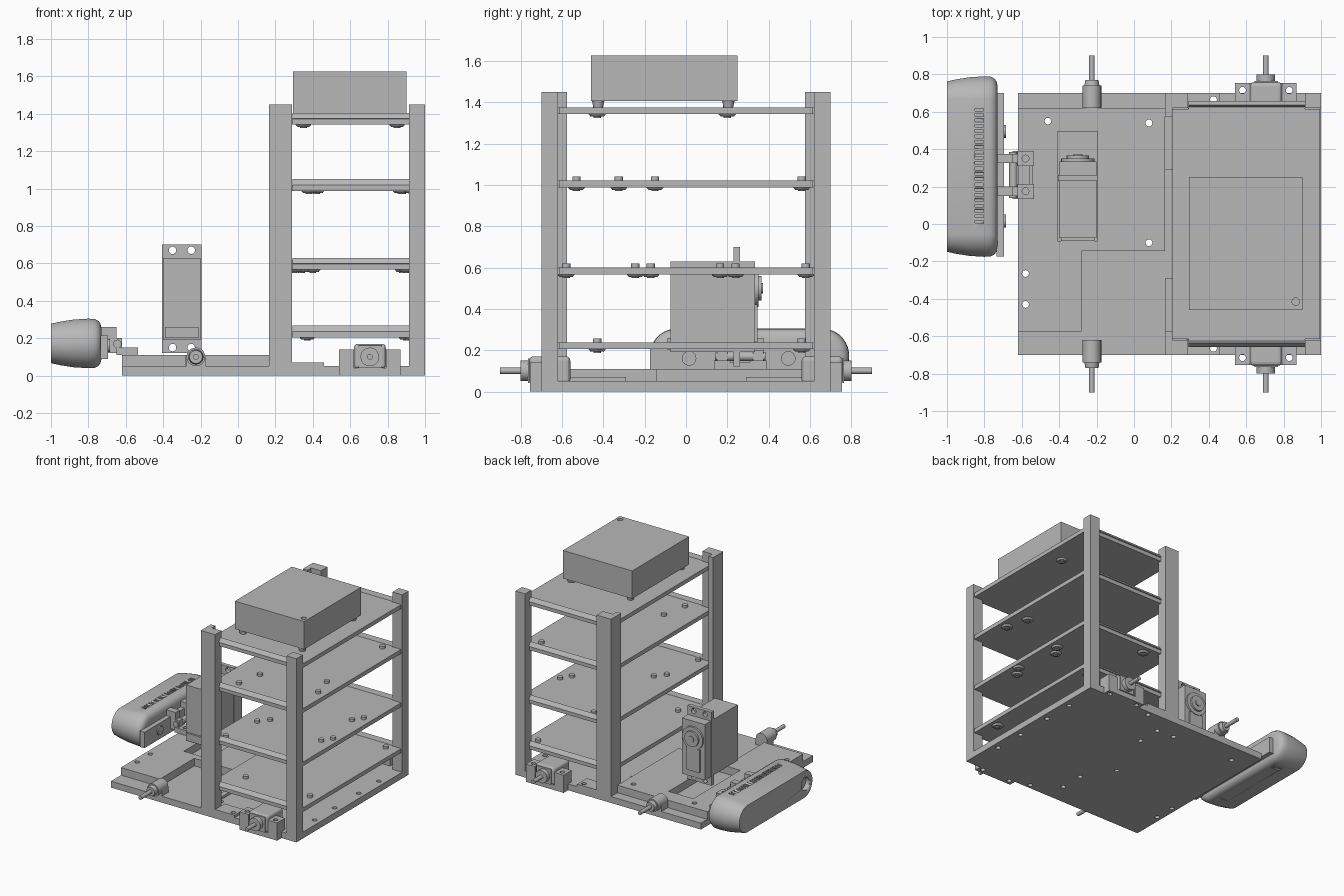
import bpy, bmesh, math
from mathutils import Vector, Matrix

if "Cube" in bpy.data.objects:
    bpy.data.objects.remove(bpy.data.objects["Cube"], do_unlink=True)

grey = bpy.data.materials.new("plain_grey")
grey.use_nodes = True
tone = (0.48, 0.48, 0.48, 1)
grey.diffuse_color = tone
grey.node_tree.nodes["Principled BSDF"].inputs["Base Color"].default_value = tone


def add_box(bm, x0, x1, y0, y1, z0, z1):
    size = Matrix.Diagonal((x1 - x0, y1 - y0, z1 - z0, 1))
    mid = Matrix.Translation(((x0 + x1) / 2, (y0 + y1) / 2, (z0 + z1) / 2))
    bmesh.ops.create_cube(bm, size=1, matrix=mid @ size)


def add_rod(bm, a, b, r, r2=None, sides=24):
    a, b = Vector(a), Vector(b)
    turn = (b - a).to_track_quat('Z', 'Y').to_matrix().to_4x4()
    bmesh.ops.create_cone(bm, cap_ends=True, segments=sides, radius1=r,
                          radius2=r if r2 is None else r2, depth=(b - a).length,
                          matrix=Matrix.Translation((a + b) / 2) @ turn)


def finish(name, bm, smooth=False):
    bmesh.ops.recalc_face_normals(bm, faces=bm.faces)
    mesh = bpy.data.meshes.new(name)
    bm.to_mesh(mesh)
    bm.free()
    mesh.materials.append(grey)
    ob = bpy.data.objects.new(name, mesh)
    bpy.context.collection.objects.link(ob)
    if smooth:
        bpy.ops.object.select_all(action='DESELECT')
        ob.select_set(True)
        bpy.context.view_layer.objects.active = ob
        bpy.ops.object.shade_smooth_by_angle(angle=math.radians(35))
    return ob


def build(name, boxes=(), rods=()):
    bm = bmesh.new()
    for b in boxes:
        add_box(bm, *b)
    for r in rods:
        add_rod(bm, *r)
    return finish(name, bm, bool(rods))


def cut(ob, boxes=(), rods=()):
    cutter = build("cutter", boxes, rods)
    cutter.hide_render = True
    mod = ob.modifiers.new("cut", 'BOOLEAN')
    mod.operation, mod.solver, mod.object = 'DIFFERENCE', 'EXACT', cutter
    deps = bpy.context.evaluated_depsgraph_get()
    mesh = bpy.data.meshes.new_from_object(ob.evaluated_get(deps))
    ob.modifiers.clear()
    ob.data = mesh
    bpy.data.objects.remove(cutter, do_unlink=True)


def holes(points, z0=-0.1, z1=0.3, r=0.018):
    return [((x, y, z0), (x, y, z1), r) for x, y in points]


# Base plate with screw holes
base = build("base_plate", [(-0.62, 1, -0.7, 0.7, 0, 0.05)])
slab_holes = [(-0.46, 0.55), (0.08, 0.54), (0.08, -0.1), (-0.58, -0.265), (-0.58, -0.43)]
side_holes = [(x, s * y) for s in (-1, 1) for x, y in
              ((0.225, 0.53), (0.225, 0.34), (0.425, 0.665), (0.95, 0.4), (0.95, 0.15))]
cut(base, rods=holes(slab_holes + side_holes))

# Raised deck, with a pocket behind the servo
deck = build("raised_deck", [(-0.62, 0.165, -0.145, 0.62, 0.05, 0.11)])
cut(deck, [(-0.41, -0.195, -0.09, 0.495, 0.05, 0.2)], holes(slab_holes[:3]))
wing = build("raised_deck_front", [(-0.62, -0.28, -0.575, -0.145, 0.05, 0.11)])
cut(wing, rods=holes(slab_holes[3:]))


def span(s, a, b):
    return (a, b) if s > 0 else (-b, -a)


for s in (-1, 1):
    side = "back" if s > 0 else "front"
    # Corner posts and their feet
    build(side + "_inner_post", [(0.165, 0.29, *span(s, 0.62, 0.7), 0.05, 1.45),
                                 (0.165, 0.205, *span(s, 0.575, 0.62), 0.05, 1.45)])
    build(side + "_outer_post", [(0.915, 1, *span(s, 0.62, 0.7), 0.05, 1.45)])
    foot = build(side + "_post_feet", [(0.165, 0.206, *span(s, 0.29, 0.62), 0.05, 0.07),
                                       (0.29, 0.46, *span(s, 0.58, 0.7), 0.05, 0.07)])
    cut(foot, rods=holes([(0.425, s * 0.665)]))

    # Drive motor, its bracket and its shaft
    bracket = build(side + "_motor_bracket", [(0.54, 0.87, *span(s, 0.655, 0.755), 0, 0.14)])
    cut(bracket, [(0.62, 0.79, *span(s, 0.6, 0.8), 0.04, 0.2)],
        holes([(0.58, s * 0.715), (0.83, s * 0.715)]))
    motor = build(side + "_motor", [(0.62, 0.79, *span(s, 0.56, 0.758), 0.035, 0.17)])
    bevel = motor.modifiers.new("rounding", 'BEVEL')
    bevel.width, bevel.segments = 0.02, 3
    build(side + "_motor_shaft", [(0.645, 0.77, *span(s, 0.75, 0.765), 0.04, 0.16)],
          [((0.705, s * 0.75, 0.1), (0.705, s * 0.8, 0.1), 0.05),
           ((0.705, s * 0.8, 0.1), (0.705, s * 0.9, 0.1), 0.015)])

    # Free axle near the other end
    build(side + "_axle", [(-0.275, -0.175, *span(s, 0.62, 0.7), 0.05, 0.1)],
          [((-0.225, s * 0.62, 0.1), (-0.225, s * 0.74, 0.1), 0.05),
           ((-0.225, s * 0.74, 0.1), (-0.225, s * 0.77, 0.1), 0.04, 0.035),
           ((-0.225, s * 0.77, 0.1), (-0.225, s * 0.9, 0.1), 0.015)])

# Shelves with snap lips on both long edges, and their screws
shelves = {
    0.205: [(0.37, -0.43), (0.93, -0.43), (0.9, 0.56)],
    0.567: [(0.3, -0.58), (0.34, -0.245), (0.4, -0.17), (0.9, -0.245), (0.95, -0.17),
            (0.88, 0.165), (0.93, 0.24), (0.4, 0.58)],
    0.988: [(0.38, -0.53), (0.42, -0.325), (0.93, -0.325), (0.88, -0.15), (0.87, 0.56)],
    1.342: [(0.35, -0.43), (0.85, 0.2)],
}
for n, (z, screws) in enumerate(shelves.items(), 1):
    bm = bmesh.new()
    add_box(bm, 0.205, 0.995, -0.615, 0.615, z, z + 0.032)
    for s in (-1, 1):
        lip = [(0.61, z), (0.65, z), (0.65, z + 0.03), (0.657, z + 0.032),
               (0.635, z + 0.062), (0.625, z + 0.032), (0.61, z + 0.032)]
        ends = [[bm.verts.new((x, s * y, h)) for y, h in lip] for x in (0.292, 0.913)]
        bm.faces.new(ends[0])
        bm.faces.new(ends[1])
        for i in range(len(lip)):
            j = (i + 1) % len(lip)
            bm.faces.new((ends[0][i], ends[0][j], ends[1][j], ends[1][i]))
    finish(f"shelf_{n}", bm)
    studs = []
    for x, y in screws:
        studs += [((x, y, z + 0.03), (x, y, z + 0.052), 0.02),
                  ((x, y, z - 0.012), (x, y, z), 0.032, 0.042),
                  ((x, y, z - 0.018), (x, y, z - 0.01), 0.018)]
    build(f"shelf_{n}_screws", rods=studs)

# Case on the top shelf
case = build("top_case", [(0.295, 0.9, -0.46, 0.25, 1.405, 1.625)])
cut(case, rods=holes([(0.865, -0.415)], 1.6, 1.7, 0.02))
build("top_case_feet", rods=[((x, y, 1.37), (x, y, 1.406), 0.022, 0.03)
                             for x in (0.34, 0.86) for y in (-0.425, 0.205)])

# Servo tower: hollow frame open on both sides and at the back
tower = build("servo_tower", [(-0.48, -0.12, -0.15, 0.23, 0.11, 0.715)])
cut(tower, [(-0.41, -0.19, -0.1, 0.3, 0.05, 0.8)],
    [((-0.3, -0.3, 0.515), (-0.3, 0, 0.515), 0.017)])
cut(tower, [(-0.6, 0, -0.1, 0.165, 0.16, 0.655)])

# Servo
build("servo_body", [(-0.4, -0.2, -0.075, 0.335, 0.19, 0.63),
                     (-0.39, -0.21, -0.09, -0.07, 0.2, 0.26)])
flange = build("servo_flange", [(-0.405, -0.195, 0.23, 0.262, 0.12, 0.7)])
cut(flange, rods=[((x, 0.1, z), (x, 0.4, z), 0.02)
                  for x in (-0.35, -0.25) for z in (0.15, 0.67)])
build("servo_hub", [(-0.36, -0.24, 0.33, 0.345, 0.24, 0.42)],
      [((-0.3, 0.33, 0.5), (-0.3, 0.35, 0.5), 0.09),
       ((-0.3, 0.35, 0.5), (-0.3, 0.365, 0.5), 0.06),
       ((-0.3, 0.365, 0.5), (-0.3, 0.372, 0.5), 0.025)])

# Camera body: stadium sections lofted along x
bm = bmesh.new()
rings = []
for x, r in ((-1, 0.106), (-0.95, 0.117), (-0.88, 0.128), (-0.8, 0.133), (-0.765, 0.131),
             (-0.745, 0.12), (-0.735, 0.105), (-0.73, 0.085)):
    ring = []
    for k in range(32):
        a = 2 * math.pi * (k + 0.5) / 32
        shift = 0.35 if math.cos(a) > 0 else -0.35
        ring.append(bm.verts.new((x, 0.307 + shift + r * math.cos(a), 0.172 + r * math.sin(a))))
    rings.append(ring)
for a, b in zip(rings, rings[1:]):
    for k in range(32):
        j = (k + 1) % 32
        bm.faces.new((a[k], a[j], b[j], b[k]))
bm.faces.new(rings[0])
bm.faces.new(rings[-1])
body = finish("camera_body", bm, True)
slots = [(-0.85, -0.805, 0.005 + 0.0285 * i, 0.02 + 0.0285 * i, 0.285, 0.4) for i in range(22)]
cut(body, slots + [(-0.87, -0.79, 0.02, 0.6, 0, 0.045)],
    [((-1.1, -0.06, 0.172), (-0.97, -0.06, 0.172), 0.05)])
build("camera_back_plate", [(-0.735, -0.695, -0.175, 0.7, 0.09, 0.215)],
      [((-0.7, y, 0.16), (-0.685, y, 0.16), 0.035) for y in (0.015, 0.495)])

# Hinged camera mount
arms = []
for y in (0.135, 0.31):
    arms += [(-0.73, -0.65, y + 0.015, y + 0.065, 0.12, 0.26),
             (-0.66, -0.62, y + 0.015, y + 0.065, 0.12, 0.2),
             (-0.65, -0.535, y, y + 0.08, 0.11, 0.15)]
arms.append((-0.56, -0.54, 0.2, 0.33, 0.11, 0.14))
mount = build("camera_mount", arms)
cut(mount, rods=holes([(-0.58, 0.175), (-0.58, 0.35)], 0.05, 0.3))
build("camera_hinge_pin", rods=[((-0.645, 0.14, 0.17), (-0.645, 0.385, 0.17), 0.022)])
